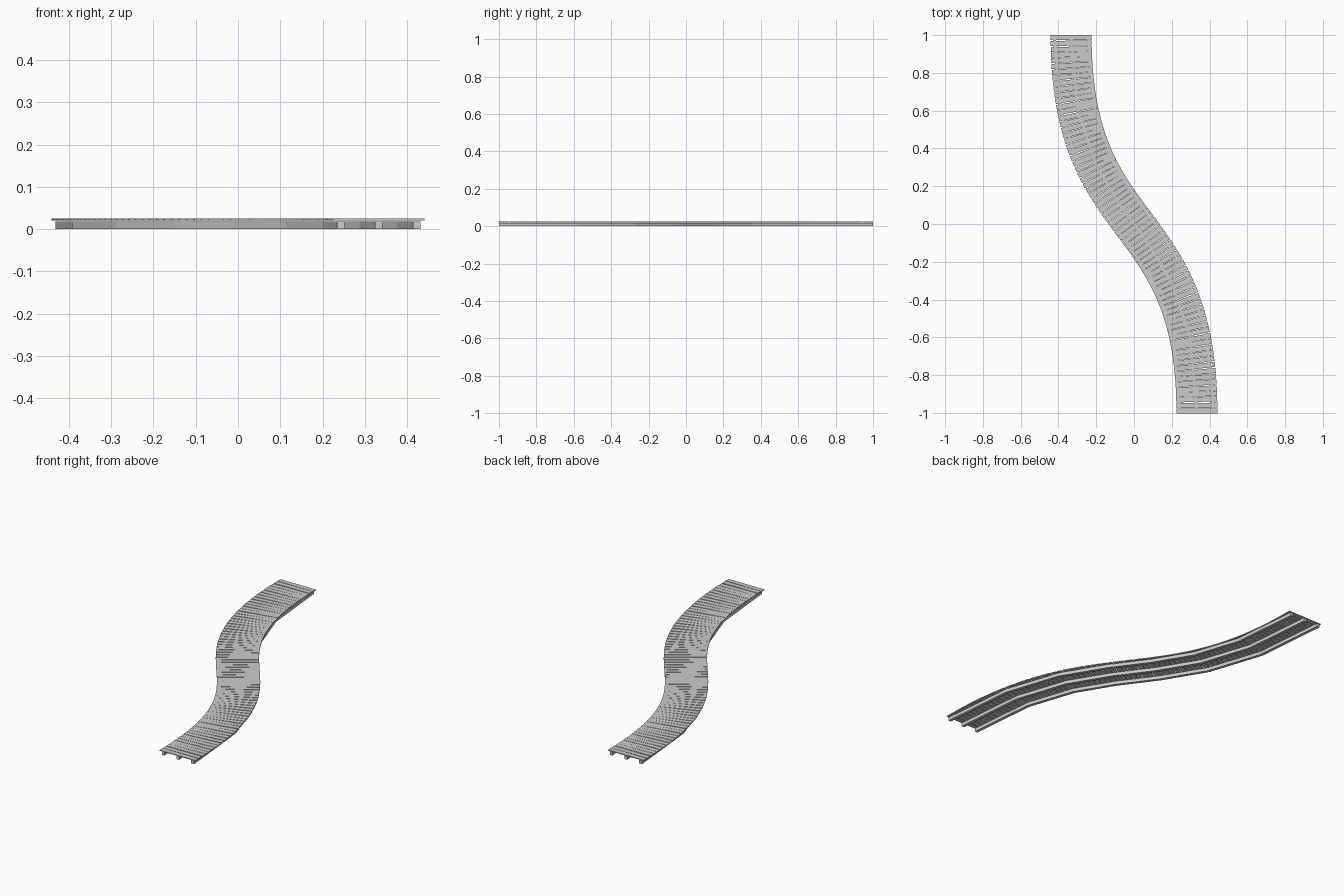
import bpy, bmesh
from math import atan2
from mathutils import Vector, Matrix

if "Cube" in bpy.data.objects:
    bpy.data.objects.remove(bpy.data.objects["Cube"])

# S-shaped centre line of the walkway
CTRL = [Vector(p) for p in ((-0.333, 1, 0), (-0.333, -0.11, 0), (0.333, 0.11, 0), (0.333, -1, 0))]


def point(t):
    a, b, c, d = CTRL
    s = 1 - t
    return a * s**3 + b * 3 * s * s * t + c * 3 * s * t * t + d * t**3


def tangent(t):
    a, b, c, d = CTRL
    s = 1 - t
    return ((b - a) * s * s + (c - b) * 2 * s * t + (d - c) * t * t).normalized()


def side(t):
    d = tangent(t)
    return Vector((-d.y, d.x, 0))


def finish(bm, name):
    bmesh.ops.recalc_face_normals(bm, faces=bm.faces)
    mesh = bpy.data.meshes.new(name)
    bm.to_mesh(mesh)
    bm.free()
    obj = bpy.data.objects.new(name, mesh)
    bpy.context.collection.objects.link(obj)


def support_beam(name, offset, width=0.017, z0=0.0, z1=0.018, segments=7):
    bm = bmesh.new()
    rings = []
    for i in range(segments + 1):
        t = i / segments
        p, n = point(t), side(t)
        rings.append([bm.verts.new(p + n * (offset + w * width / 2) + Vector((0, 0, z)))
                      for w, z in ((-1, z0), (1, z0), (1, z1), (-1, z1))])
    for r, q in zip(rings, rings[1:]):
        for k in range(4):
            bm.faces.new((r[k], r[(k + 1) % 4], q[(k + 1) % 4], q[k]))
    bm.faces.new(rings[0])
    bm.faces.new(rings[-1])
    finish(bm, name)


# three faceted beams under the deck
for name, offset in (("left_beam", -0.09), ("middle_beam", 0), ("right_beam", 0.09)):
    support_beam(name, offset)

# arc-length table for even plank spacing
STEPS = 1000
lengths = [0.0]
for i in range(STEPS):
    lengths.append(lengths[-1] + (point((i + 1) / STEPS) - point(i / STEPS)).length)

# rigid planks laid along the curve
COUNT, LENGTH, WIDTH, Z0, Z1 = 74, 0.217, 0.0265, 0.0205, 0.0250
bm = bmesh.new()
k = 0
for i in range(COUNT):
    target = WIDTH / 2 + (lengths[-1] - WIDTH) * i / (COUNT - 1)
    while lengths[k] < target:
        k += 1
    t = k / STEPS
    n = side(t)
    p = point(t) + Vector((0, 0, (Z0 + Z1) / 2))
    m = (Matrix.Translation(p) @ Matrix.Rotation(atan2(n.y, n.x), 4, 'Z')
         @ Matrix.Diagonal((LENGTH, WIDTH, Z1 - Z0, 1)))
    bmesh.ops.create_cube(bm, size=1, matrix=m)
finish(bm, "deck_planks")
